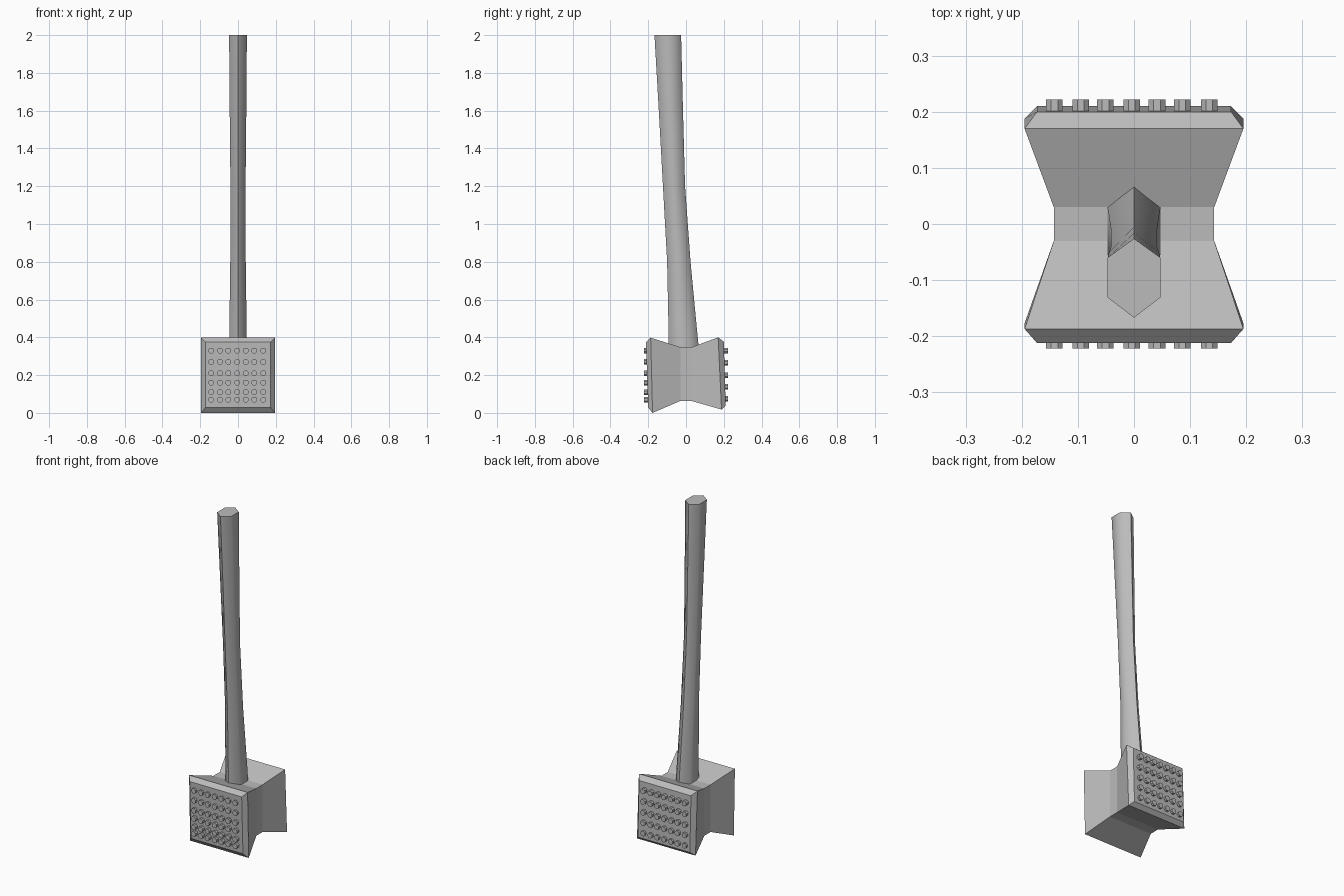
import bpy, bmesh, math
from mathutils import Matrix

cube = bpy.data.objects.get("Cube")
if cube:
    bpy.data.objects.remove(cube)

steel = bpy.data.materials.new("grey_metal")
steel.use_nodes = True
GREY = (0.5, 0.5, 0.5, 1)
steel.diffuse_color = GREY
steel.node_tree.nodes["Principled BSDF"].inputs["Base Color"].default_value = GREY


def finish(bm, name):
    bmesh.ops.recalc_face_normals(bm, faces=bm.faces)
    mesh = bpy.data.meshes.new(name)
    bm.to_mesh(mesh)
    bm.free()
    mesh.materials.append(steel)
    obj = bpy.data.objects.new(name, mesh)
    bpy.context.collection.objects.link(obj)
    return obj


def loft(name, rings):
    """Skin a closed solid through rings of equal point count."""
    bm = bmesh.new()
    loops = [[bm.verts.new(p) for p in ring] for ring in rings]
    n = len(loops[0])
    for a, b in zip(loops, loops[1:]):
        for i in range(n):
            j = (i + 1) % n
            bm.faces.new((a[i], a[j], b[j], b[i]))
    bm.faces.new(loops[0])
    bm.faces.new(loops[-1])
    return finish(bm, name)


# Head: half width, then y and z of the top edge and of the bottom edge
sections = [
    (0.173, -0.212, 0.375, -0.200, 0.028),
    (0.195, -0.187, 0.398, -0.177, 0.0),
    (0.143, -0.030, 0.348, -0.030, 0.063),
    (0.143, 0.030, 0.348, 0.030, 0.063),
    (0.195, 0.170, 0.400, 0.188, 0.018),
    (0.173, 0.200, 0.377, 0.210, 0.040),
]
loft("hammer_head", [[(-w, yt, zt), (w, yt, zt), (w, yb, zb), (-w, yb, zb)]
                     for w, yt, zt, yb, zb in sections])

# Handle: height, half width, front ridge, front side, rear side, rear ridge
stations = [
    (0.30, 0.048, -0.092, -0.055, 0.032, 0.072),
    (0.42, 0.046, -0.092, -0.055, 0.024, 0.060),
    (0.80, 0.041, -0.100, -0.064, -0.010, 0.024),
    (1.20, 0.040, -0.122, -0.086, -0.038, -0.005),
    (1.60, 0.044, -0.144, -0.108, -0.050, -0.016),
    (2.00, 0.047, -0.167, -0.131, -0.060, -0.026),
]
handle = loft("handle", [[(0, f, z), (w, fs, z), (w, rs, z),
                          (0, r, z), (-w, rs, z), (-w, fs, z)]
                         for z, w, f, fs, rs, r in stations])
bpy.ops.object.select_all(action="DESELECT")
handle.select_set(True)
bpy.context.view_layer.objects.active = handle
bpy.ops.object.shade_smooth_by_angle(angle=math.radians(60))

# Studs: a grid of short octagonal pegs on each striking face
columns = (-0.142, -0.095, -0.051, -0.004, 0.041, 0.086, 0.134)


def studs(name, rows, y_mid):
    bm = bmesh.new()
    for z in rows:
        for x in columns:
            place = (Matrix.Translation((x, y_mid, z))
                     @ Matrix.Rotation(math.pi / 2, 4, "X")
                     @ Matrix.Rotation(math.pi / 8, 4, "Z"))
            bmesh.ops.create_cone(bm, cap_ends=True, segments=8, radius1=0.016,
                                  radius2=0.016, depth=0.03, matrix=place)
    return finish(bm, name)


studs("front_studs", (0.33, 0.27, 0.21, 0.16, 0.11, 0.07), -0.207)
studs("back_studs", (0.33, 0.265, 0.20, 0.138, 0.075), 0.207)
